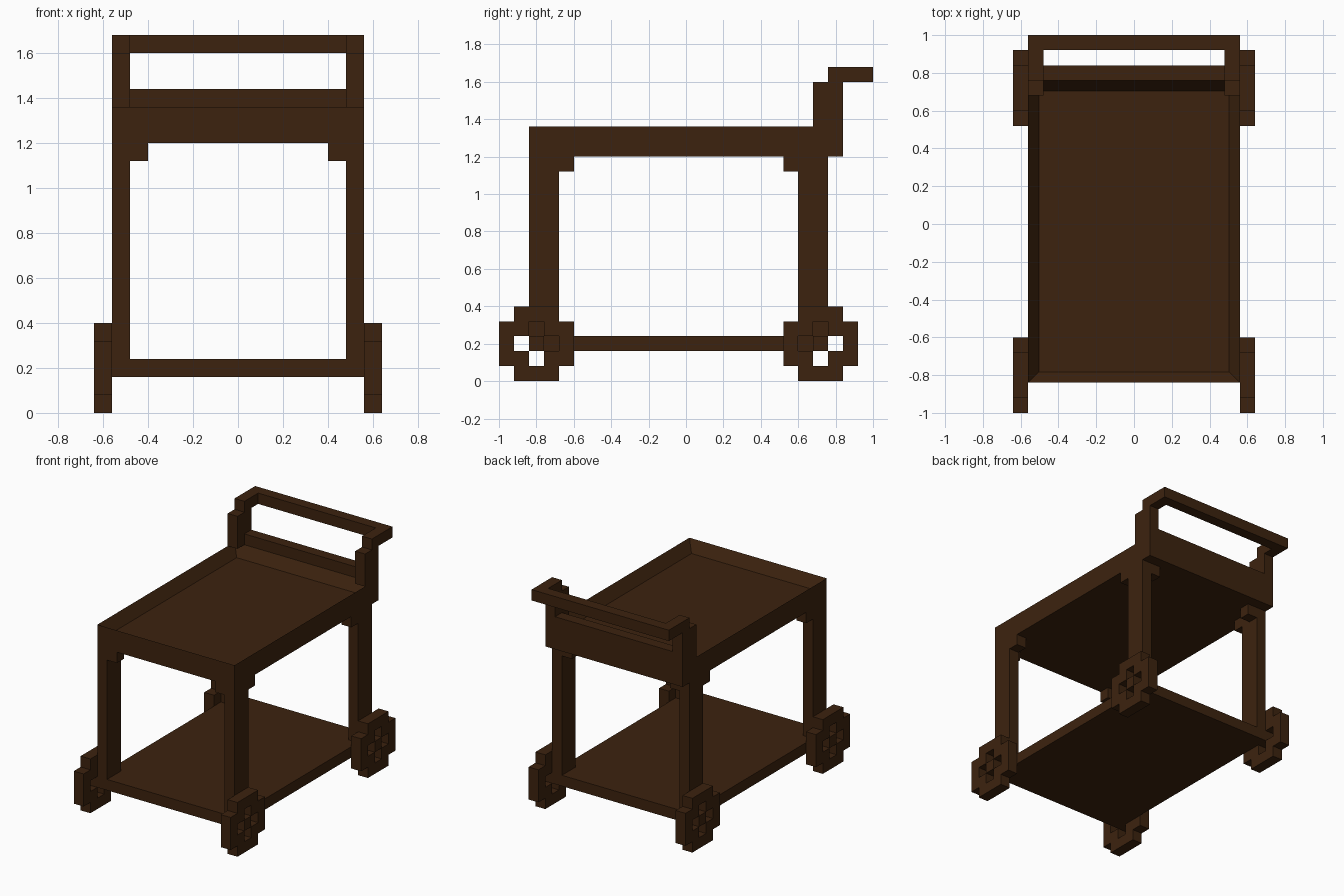
import bpy, bmesh
from mathutils import Vector

cube = bpy.data.objects.get("Cube")
if cube:
    bpy.data.objects.remove(cube, do_unlink=True)

U = 0.08  # one block

wood = bpy.data.materials.new("dark_brown_wood")
wood.use_nodes = True
COLOUR = (0.046, 0.0165, 0.0045, 1)
wood.diffuse_color = COLOUR
bsdf = next(n for n in wood.node_tree.nodes if n.type == 'BSDF_PRINCIPLED')
bsdf.inputs["Base Color"].default_value = COLOUR
bsdf.inputs["Roughness"].default_value = 0.8


def finish(name, bm):
    bmesh.ops.recalc_face_normals(bm, faces=bm.faces[:])
    mesh = bpy.data.meshes.new(name)
    bm.to_mesh(mesh)
    bm.free()
    mesh.materials.append(wood)
    obj = bpy.data.objects.new(name, mesh)
    bpy.context.collection.objects.link(obj)
    return obj


def box_bm(x0, x1, y0, y1, z0, z1):
    bm = bmesh.new()
    bmesh.ops.create_cube(bm, size=1)
    for v in bm.verts:
        v.co = Vector(((x0 + x1) / 2 + v.co.x * (x1 - x0),
                       (y0 + y1) / 2 + v.co.y * (y1 - y0),
                       (z0 + z1) / 2 + v.co.z * (z1 - z0)))
    return bm


def box(name, *bounds):
    return finish(name, box_bm(*bounds))


def side_box(name, x0, x1, *rest):
    """The same box on the left (+x) and the right (-x)."""
    box("left_" + name, x0, x1, *rest)
    box("right_" + name, -x1, -x0, *rest)


def extrude_x(name, loops, x0, x1):
    """Extrude flat (y, z) outlines from x0 to x1."""
    bm = bmesh.new()
    for loop in loops:
        bm.faces.new([bm.verts.new((x0, y, z)) for y, z in loop])
    bmesh.ops.remove_doubles(bm, verts=bm.verts[:], dist=1e-4)
    new = bmesh.ops.extrude_face_region(bm, geom=bm.faces[:], use_keep_orig=True)["geom"]
    verts = [g for g in new if isinstance(g, bmesh.types.BMVert)]
    bmesh.ops.translate(bm, verts=verts, vec=(x1 - x0, 0, 0))
    return finish(name, bm)


# Upper tray: a box whose top is inset by one block and pushed down
bm = box_bm(-0.56, 0.56, -0.84, 0.76, 1.2, 1.36)
bm.normal_update()
top = max(bm.faces, key=lambda f: f.normal.z)
bmesh.ops.inset_region(bm, faces=[top], thickness=U)
bmesh.ops.translate(bm, verts=top.verts[:], vec=(0, 0, -U))
finish("upper_tray", bm)

# Lower shelf
box("lower_shelf", -0.56, 0.56, -0.84, 0.76, 0.16, 0.24)

# Legs and the corner brackets; inward is the direction towards the middle
for end, outer, inward in (("front", -0.84, 1), ("back", 0.76, -1)):
    def span(a, b):
        return sorted((outer + inward * a * U, outer + inward * b * U))
    side_box(end + "_leg", 0.48, 0.56, *span(0, 2), 0.24, 1.2)
    side_box(end + "_side_bracket", 0.48, 0.56, *span(2, 3), 1.12, 1.2)
    side_box(end + "_cross_bracket", 0.40, 0.48, *span(0, 1), 1.12, 1.2)

# Back board and push handle
box("back_board", -0.48, 0.48, 0.76, 0.84, 1.2, 1.44)
post = [(0.76, 1.2), (0.84, 1.2), (0.84, 1.6), (1.0, 1.6), (1.0, 1.68),
        (0.76, 1.68), (0.76, 1.6), (0.68, 1.6), (0.68, 1.36), (0.76, 1.36)]
extrude_x("left_handle_post", [post], 0.48, 0.56)
extrude_x("right_handle_post", [post], -0.56, -0.48)
box("handle_bar", -0.48, 0.48, 0.92, 1.0, 1.6, 1.68)

# Wheels: blocky discs with four square holes
PATTERN = (" ### ",
           "## ##",
           "# # #",
           "## ##",
           " ### ")
for end, yc in (("front", -0.8), ("back", 0.72)):
    cells = []
    for r, row in enumerate(PATTERN):
        for c, mark in enumerate(row):
            if mark == "#":
                y, z = yc + (c - 2.5) * U, r * U
                cells.append([(y, z), (y + U, z), (y + U, z + U), (y, z + U)])
    extrude_x("left_%s_wheel" % end, cells, 0.56, 0.64)
    extrude_x("right_%s_wheel" % end, cells, -0.64, -0.56)
